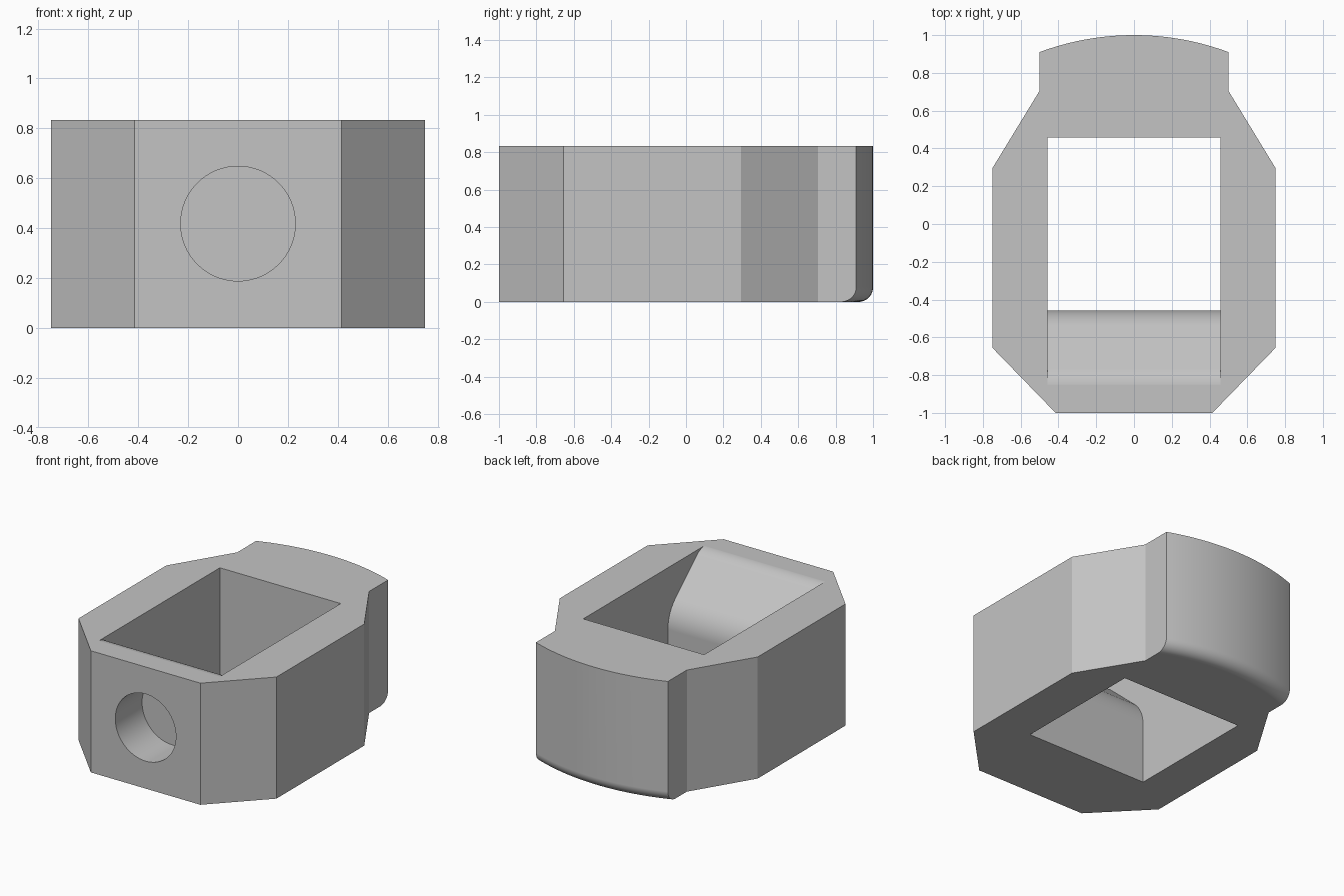
import bpy, bmesh, math
from mathutils import Vector, Matrix
from mathutils.geometry import interpolate_bezier

default = bpy.data.objects.get("Cube")
if default:
    bpy.data.objects.remove(default, do_unlink=True)

HEIGHT = 0.833
INNER = 0.458       # half width of the square opening

grey = bpy.data.materials.new("plain grey")
grey.use_nodes = True
grey.diffuse_color = (0.55, 0.55, 0.55, 1)
grey.node_tree.nodes["Principled BSDF"].inputs["Base Color"].default_value = grey.diffuse_color


def prism(name, points, direction, edit=None):
    """Extrude a closed outline along a direction."""
    bm = bmesh.new()
    face = bm.faces.new([bm.verts.new(p) for p in points])
    new = bmesh.ops.extrude_face_region(bm, geom=[face])["geom"]
    verts = [v for v in new if isinstance(v, bmesh.types.BMVert)]
    bmesh.ops.translate(bm, verts=verts, vec=direction)
    bmesh.ops.recalc_face_normals(bm, faces=bm.faces)
    if edit:
        edit(bm)
    return add_object(name, bm)


def add_object(name, bm):
    mesh = bpy.data.meshes.new(name)
    bm.to_mesh(mesh)
    bm.free()
    mesh.materials.append(grey)
    ob = bpy.data.objects.new(name, mesh)
    bpy.context.collection.objects.link(ob)
    return ob


def rounded(before, corner, after, reach, steps=14):
    """Points of a tangent arc replacing a corner."""
    a, c, b = Vector(before), Vector(corner), Vector(after)
    p = c + (a - c).normalized() * reach
    q = c + (b - c).normalized() * reach
    turn = math.pi - (a - c).angle(b - c)
    k = 4 / 3 * math.tan(turn / 4) / math.tan(turn / 2)
    return interpolate_bezier(p, p + (c - p) * k, q + (c - q) * k, q, steps)


# Body outline: right half, bowed back end, then the mirrored left half
side = [(0.415, -1), (0.75, -0.655), (0.75, 0.295), (0.5, 0.705)]
radius = 1.434
sweep = math.asin(0.5 / radius)
bow = []
for i in range(33):
    a = sweep * (1 - i / 16)
    bow.append((radius * math.sin(a), 1 - radius + radius * math.cos(a)))
outline = side + bow + [(-x, y) for x, y in reversed(side)]


def round_back_rim(bm):
    rim = [e for e in bm.edges
           if all(v.co.z < 0.001 and v.co.y > 0.9 for v in e.verts)]
    bmesh.ops.bevel(bm, geom=rim, offset=0.078, offset_type='OFFSET',
                    segments=10, profile=0.5, affect='EDGES')


body = prism("block_body", [(x, y, 0) for x, y in outline],
             (0, 0, HEIGHT), round_back_rim)

# Opening through the block, with a rounded ramp on its front wall
x = -INNER
low, knee = (x, -INNER, -0.1), (x, -INNER, 0.52)
lip, front = (x, -0.81, HEIGHT + 0.0005), (x, -0.95, HEIGHT + 0.0005)
profile = [low] + rounded(low, knee, lip, 0.11) + rounded(knee, lip, front, 0.055)
profile += [(x, profile[-1].y, 1), (x, INNER, 1), (x, INNER, -0.1)]
opening = prism("opening_cutter", profile, (2 * INNER, 0, 0))

# Blind round hole in the front face
bm = bmesh.new()
bmesh.ops.create_cone(bm, cap_ends=True, segments=64, radius1=0.23, radius2=0.23,
                      depth=0.4, matrix=Matrix.Translation((0, -0.91, 0.418))
                      @ Matrix.Rotation(math.pi / 2, 4, 'X'))
hole = add_object("hole_cutter", bm)

# Cut both, then discard the cutters
bpy.ops.object.select_all(action='DESELECT')
body.select_set(True)
bpy.context.view_layer.objects.active = body
for cutter in (opening, hole):
    mod = body.modifiers.new("cut", 'BOOLEAN')
    mod.operation = 'DIFFERENCE'
    mod.solver = 'EXACT'
    mod.object = cutter
    bpy.ops.object.modifier_apply(modifier=mod.name)
    bpy.data.objects.remove(cutter, do_unlink=True)

# Smooth curves, keep flat walls flat
bpy.ops.object.shade_smooth_by_angle(angle=math.radians(25))
weighted = body.modifiers.new("flat_walls", 'WEIGHTED_NORMAL')
weighted.keep_sharp = True
